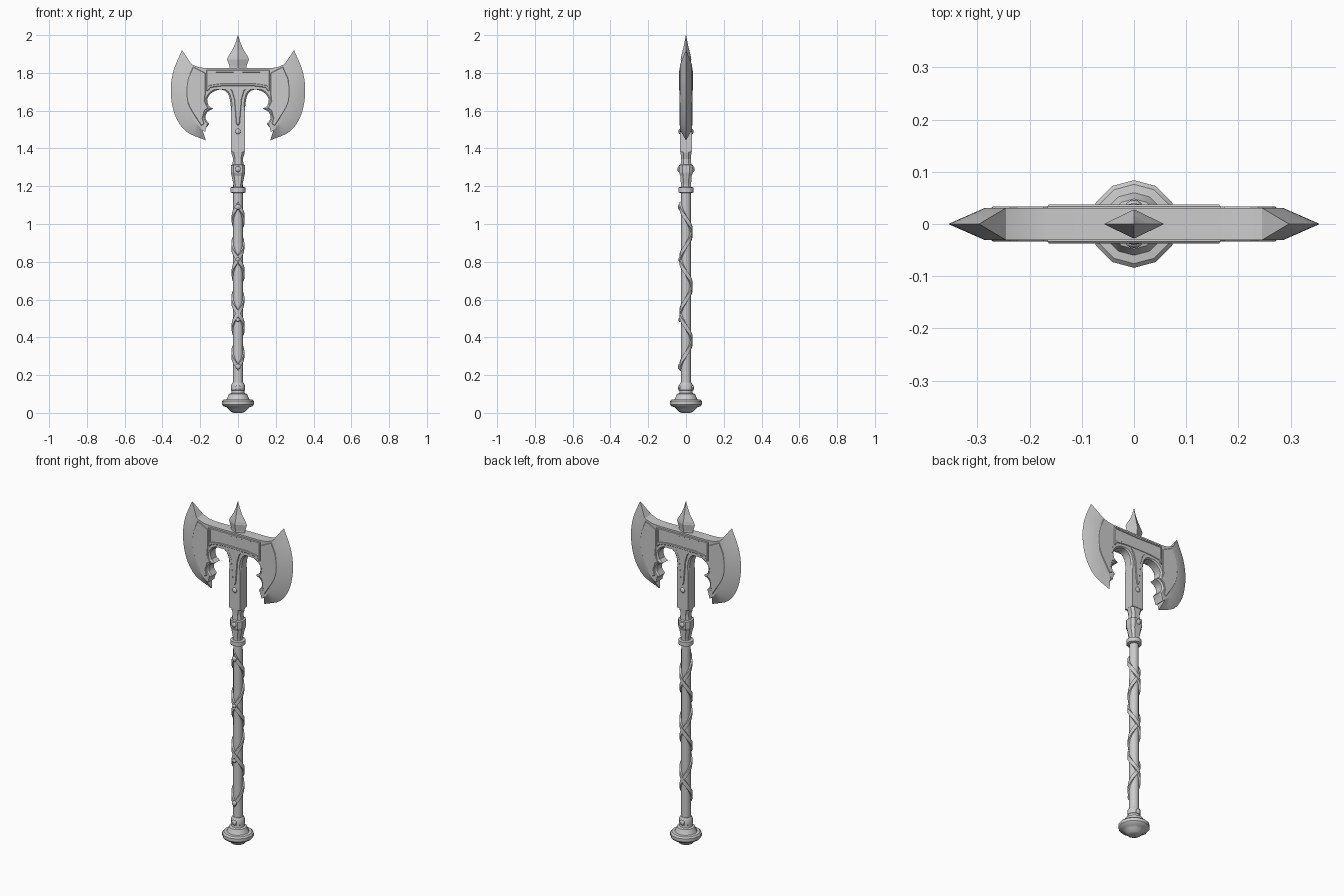
import bpy, bmesh, math
from mathutils import Vector

if "Cube" in bpy.data.objects:
    bpy.data.objects.remove(bpy.data.objects["Cube"])


def finish(bm, name, angle=None):
    bmesh.ops.recalc_face_normals(bm, faces=bm.faces)
    me = bpy.data.meshes.new(name)
    bm.to_mesh(me)
    bm.free()
    ob = bpy.data.objects.new(name, me)
    bpy.context.collection.objects.link(ob)
    if angle:
        bpy.ops.object.select_all(action='DESELECT')
        ob.select_set(True)
        bpy.context.view_layer.objects.active = ob
        bpy.ops.object.shade_smooth_by_angle(angle=math.radians(angle))
    return ob


def ngon(n):
    return [(math.sin(2 * math.pi * i / n), math.cos(2 * math.pi * i / n)) for i in range(n)]


def loft(name, shape, sections, angle=None):
    """Stack scaled copies of a unit cross-section: sections are (z, half_x, half_y)."""
    bm = bmesh.new()
    rings = [[bm.verts.new((x * hx, y * hy, z)) for x, y in shape] for z, hx, hy in sections]
    n = len(shape)
    for a, b in zip(rings, rings[1:]):
        for i in range(n):
            bm.faces.new((a[i], a[(i + 1) % n], b[(i + 1) % n], b[i]))
    bm.faces.new(rings[0])
    bm.faces.new(rings[-1])
    return finish(bm, name, angle)


def lathe(name, prof, n=12, angle=35):
    return loft(name, ngon(n), [(z, r, r) for z, r in prof], angle)


def plate(name, pts, depth, inset=0):
    """Flat outline in xz standing proud on both faces, with an optional sunken field."""
    bm = bmesh.new()
    f = bm.faces.new([bm.verts.new((x, -depth, z)) for x, z in pts])
    ext = bmesh.ops.extrude_face_region(bm, geom=[f])
    bmesh.ops.translate(bm, vec=(0, 2 * depth, 0),
                        verts=[v for v in ext['geom'] if isinstance(v, bmesh.types.BMVert)])
    bmesh.ops.recalc_face_normals(bm, faces=bm.faces)
    caps = [c for c in bm.faces if abs(c.normal.y) > .9]
    edges = {e for c in caps for e in c.edges}
    bmesh.ops.bevel(bm, geom=list(edges), offset=.003, segments=1, affect='EDGES')
    if inset:
        caps = [c for c in bm.faces if abs(c.normal.y) > .9]
        bmesh.ops.inset_individual(bm, faces=caps, thickness=inset, depth=0)
        bmesh.ops.inset_individual(bm, faces=caps, thickness=.002, depth=-.003)
    return finish(bm, name)


def both(half):
    return half + [(-x, z) for x, z in reversed(half) if x > 0]


def mirror_x(ob):
    ob.modifiers.new("mirror", 'MIRROR').use_axis = (True, False, False)


def spline(pts, per=4):
    """Smooth curve through control points."""
    P = [Vector(p) for p in pts]
    P = [2 * P[0] - P[1]] + P + [2 * P[-1] - P[-2]]
    out = []
    for i in range(1, len(P) - 2):
        a, b, c, d = P[i - 1:i + 3]
        for k in range(per):
            t = k / per
            out.append(tuple(.5 * (2 * b + (c - a) * t + (2 * a - 5 * b + 4 * c - d) * t * t
                                   + (3 * b - a - 3 * c + d) * t ** 3)))
    return out + [tuple(P[-2])]


# Axe head: flat body, bevelled cutting edges, scalloped opening
T = .031
top = [(0, 1.825), (.165, 1.825), (.205, 1.829)]
ridge = spline([(.245, 1.845), (.278, 1.77), (.285, 1.70), (.27, 1.62), (.235, 1.55), (.188, 1.497)])
rim = spline([(.297, 1.92), (.342, 1.81), (.356, 1.70), (.335, 1.58), (.275, 1.49), (.17, 1.443)])
scallop = ([(.174, 1.487), (.168, 1.51)] + spline([(.152, 1.53), (.172, 1.56), (.163, 1.592), (.132, 1.61)], 3)
           + spline([(.155, 1.625), (.163, 1.66), (.145, 1.69), (.115, 1.707), (.085, 1.711),
                     (.057, 1.695), (.043, 1.66), (.036, 1.60)], 2))
stem = [(.036, 1.38), (0, 1.38)]
outline = top + ridge + scallop + stem
r0, r1 = len(top), len(top) + len(ridge) - 1
s1 = r1 + len(scallop)
bm = bmesh.new()
F = [bm.verts.new((x, -T, z)) for x, z in outline]
B = [bm.verts.new((x, T, z)) for x, z in outline]
E = [bm.verts.new((x, 0, z)) for x, z in rim]
bm.faces.new(F)
bm.faces.new(B)
for i in range(len(outline) - 1):
    if r0 <= i < r1:
        for S in (F, B):
            bm.faces.new((S[i], S[i + 1], E[i - r0 + 1], E[i - r0]))
    else:
        bm.faces.new((F[i], F[i + 1], B[i + 1], B[i]))
bm.faces.new((F[r0], B[r0], E[0]))
bm.faces.new((F[r1], B[r1], E[-1]))
bmesh.ops.recalc_face_normals(bm, faces=bm.faces)
lip = [bm.edges.get((S[i], S[i + 1])) for S in (F, B) for i in range(r1 + 2, s1)]
bmesh.ops.bevel(bm, geom=lip, offset=.008, segments=1, affect='EDGES')
mirror_x(finish(bm, "axe_head", 25))

# Thin relief cheek plates on the blades
cheek = [(.172, 1.80), (.238, 1.833)] + spline([(.266, 1.77), (.274, 1.70), (.26, 1.625), (.195, 1.52)], 3) \
    + [(.178, 1.53), (.187, 1.56), (.176, 1.60), (.157, 1.612), (.176, 1.65), (.172, 1.69)]
mirror_x(plate("blade_cheek", cheek, .0335))

# Raised T-shaped crest: framed bar and tapering stem
plate("crest_bar", both([(0, 1.815), (.166, 1.815), (.166, 1.705), (.158, 1.705), (.145, 1.722),
                         (.085, 1.73), (0, 1.73)]), .037, .009)
plate("crest_stem", both([(0, 1.74), (.062, 1.735), (.033, 1.705), (.02, 1.66), (.009, 1.53), (0, 1.52)]), .035)

# Top spike
loft("top_spike", ngon(4), [(1.80, .047, .024), (1.835, .045, .024), (1.872, .058, .028),
                            (1.89, .05, .025), (1.925, .028, .016), (1.96, .013, .008), (2.0, .001, .001)])

# Socket under the head with riveted collar
octo = [(1, .5), (1, -.5), (.6, -1), (-.6, -1), (-1, -.5), (-1, .5), (-.6, 1), (.6, 1)]
loft("socket", octo, [(1.39, .036, .029), (1.375, .035, .028), (1.345, .026, .027), (1.315, .029, .028),
                      (1.312, .038, .037), (1.272, .038, .037), (1.255, .034, .03), (1.21, .024, .027),
                      (1.18, .024, .027)])

# Shaft, ring and pommel
lathe("shaft", [(.08, .027), (1.30, .025)])
lathe("shaft_ring", [(1.165, .034), (1.168, .041), (1.192, .041), (1.195, .034)])
lathe("pommel", [(0, .022), (.006, .038), (.02, .05), (.03, .062), (.036, .078), (.044, .084), (.062, .084),
                 (.07, .076), (.072, .06), (.085, .054), (.10, .048), (.104, .036), (.12, .034)])
lathe("lower_collar", [(.115, .030), (.12, .036), (.148, .036), (.16, .029)])

# Two counter-wound leather straps crossing at front and back
Z0, Z1, TURNS, STEPS = .24, 1.10, 3, 72
for hand, name in ((1, "strap_right"), (-1, "strap_left")):
    bm = bmesh.new()
    rings = []
    for i in range(STEPS + 1):
        t = i / STEPS
        a = 2 * math.pi * TURNS * t * hand
        z = Z1 + (Z0 - Z1) * t
        ro = .0345 + .001 * hand
        rings.append([bm.verts.new((r * math.sin(a), -r * math.cos(a), z + dz))
                      for r, dz in ((.024, -.02), (ro, -.016), (ro, .016), (.024, .02))])
    for p, q in zip(rings, rings[1:]):
        for k in range(4):
            bm.faces.new((p[k], p[(k + 1) % 4], q[(k + 1) % 4], q[k]))
    bm.faces.new(rings[0])
    bm.faces.new(rings[-1])
    finish(bm, name, 35)

# Rivets
both_sides = [(1.49, .031), (1.29, .037), (.132, .034)]
spots = [(z, s * y) for z, y in both_sides for s in (-1, 1)]
spots += [(z, -.034) for z in (1.09, .813, .493, .245)]
for z, y in spots:
    bm = bmesh.new()
    size = .011 if z in (.813, .493) else .015
    bmesh.ops.create_uvsphere(bm, u_segments=10, v_segments=6, radius=size)
    bmesh.ops.scale(bm, vec=(1, .6, 1), verts=bm.verts)
    bmesh.ops.translate(bm, vec=(0, y, z), verts=bm.verts)
    finish(bm, "rivet", 40)
